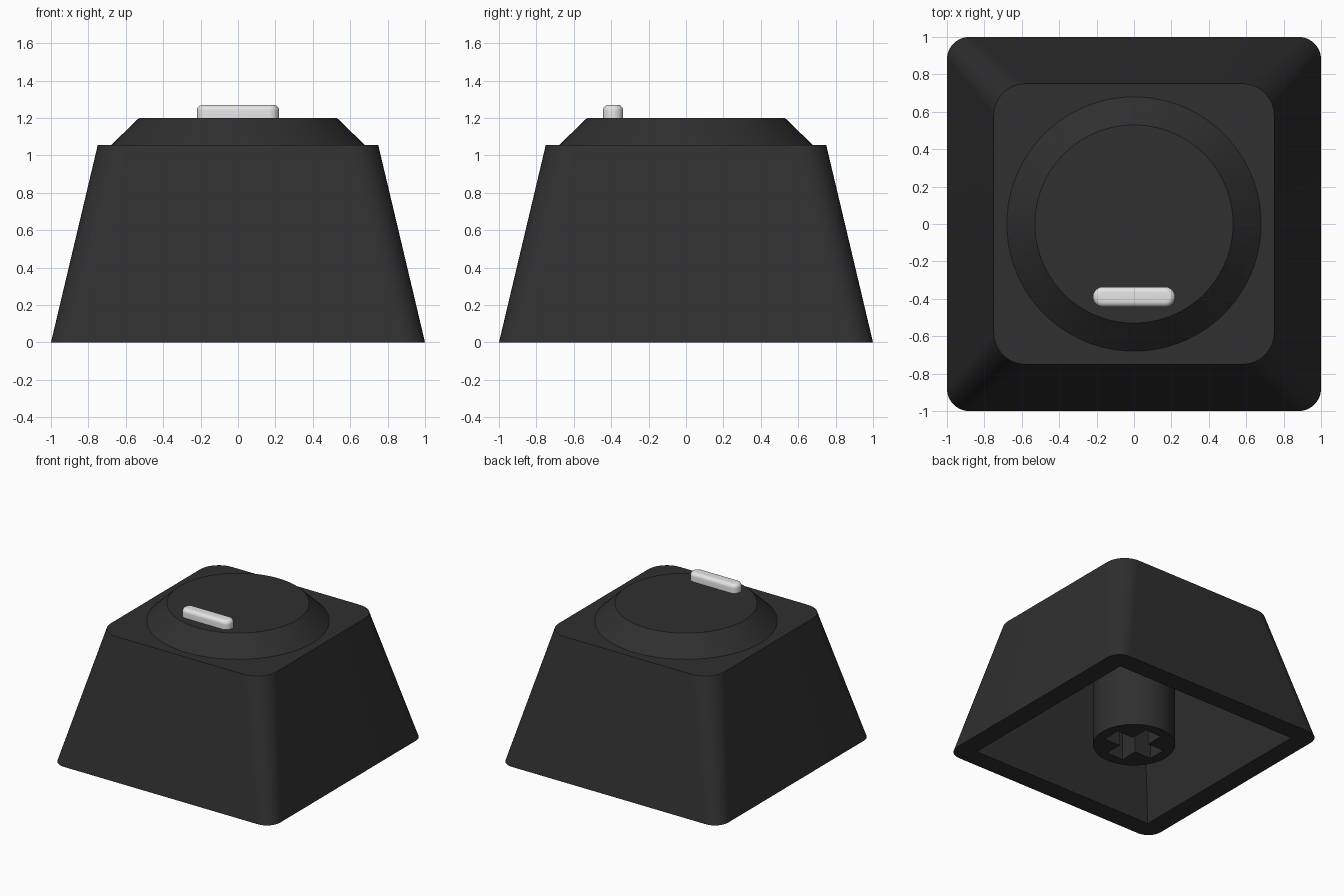
import bpy, bmesh, math

if "Cube" in bpy.data.objects:
    bpy.data.objects.remove(bpy.data.objects["Cube"])

N = 16  # points per rounded corner


def material(name, rgb):
    m = bpy.data.materials.new(name)
    m.diffuse_color = (*rgb, 1)
    m.use_nodes = True
    m.node_tree.nodes["Principled BSDF"].inputs["Base Color"].default_value = m.diffuse_color
    return m


def rounded_rect(hx, hy, r, z, cy=0):
    """Ring of 4*N points; r = 0 gives sharp corners."""
    pts = []
    for k, (sx, sy) in enumerate([(1, 1), (-1, 1), (-1, -1), (1, -1)]):
        for i in range(N):
            a = math.pi / 2 * (k + i / (N - 1))
            pts.append((sx * (hx - r) + r * math.cos(a),
                        cy + sy * (hy - r) + r * math.sin(a), z))
    return pts


def circle(r, z):
    """Ring of 4*N points lined up with rounded_rect."""
    return [(r * math.cos(a), r * math.sin(a), z)
            for a in (math.pi / 2 * (i + 0.5) / N for i in range(4 * N))]


def add_ring(bm, pts):
    vs = [bm.verts.new(p) for p in pts]
    es = [bm.edges.new((vs[i], vs[(i + 1) % len(vs)])) for i in range(len(vs))]
    return vs, es


def bridge(bm, a, b):
    n = len(a)
    for i in range(n):
        j = (i + 1) % n
        bm.faces.new((a[i], a[j], b[j], b[i]))


def finish(bm, name, mat):
    bmesh.ops.remove_doubles(bm, verts=bm.verts, dist=1e-5)
    bmesh.ops.recalc_face_normals(bm, faces=bm.faces)
    me = bpy.data.meshes.new(name)
    bm.to_mesh(me)
    bm.free()
    me.materials.append(mat)
    ob = bpy.data.objects.new(name, me)
    bpy.context.collection.objects.link(ob)
    bpy.ops.object.select_all(action='DESELECT')
    ob.select_set(True)
    bpy.context.view_layer.objects.active = ob
    bpy.ops.object.shade_smooth_by_angle(angle=math.radians(30))
    return ob


def loft(name, rings, mat, cap_start=True):
    bm = bmesh.new()
    loops = [add_ring(bm, r)[0] for r in rings]
    for a, b in zip(loops, loops[1:]):
        bridge(bm, a, b)
    bm.faces.new(loops[-1])
    if cap_start:
        # merge first so a sharp-cornered ring caps cleanly
        first = rings[0]
        corners = []
        for p in first:
            if not corners or (abs(p[0] - corners[-1][0]) + abs(p[1] - corners[-1][1])) > 1e-5:
                corners.append(p)
        bm.faces.new([bm.verts.new(p) for p in corners])
    return finish(bm, name, mat)


black = material("charcoal plastic", (0.029, 0.029, 0.029))
white = material("light grey plastic", (0.78, 0.78, 0.78))

# Hollow tapered shell: cavity ceiling, rim, outer walls, then raised round top
CEILING = 0.93
loft("keycap_shell", [
    rounded_rect(0.61, 0.61, 0, CEILING),
    rounded_rect(0.84, 0.84, 0, 0),
    rounded_rect(1.0, 1.0, 0.12, 0),
    rounded_rect(0.75, 0.75, 0.17, 1.055),
    circle(0.68, 1.055),
    circle(0.53, 1.2),
], black)

# Raised homing bar with rounded ends and a rounded top edge
B = 0.03
bar = [rounded_rect(0.22, 0.054, 0.054, 1.2, -0.39)]
for i in range(7):
    t = math.pi / 2 * i / 6
    d = B * (1 - math.cos(t))
    bar.append(rounded_rect(0.22 - d, 0.054 - d, 0.054 - d,
                            1.27 - B + B * math.sin(t), -0.39))
loft("homing_bar", bar, white, cap_start=False)

# Round stem under the cap with a cross-shaped socket
L, W, DEPTH = 0.225, 0.075, 0.42
quarter = [(L, W), (W, W), (W, L)]
cross = []
for k in range(4):
    for x, y in quarter:
        for _ in range(k):
            x, y = -y, x
        cross.append((x, y))
bm = bmesh.new()
rim, rim_edges = add_ring(bm, circle(0.31, 0))
top, _ = add_ring(bm, circle(0.31, CEILING))
slot, slot_edges = add_ring(bm, [(x, y, 0) for x, y in cross])
slot_top, _ = add_ring(bm, [(x, y, DEPTH) for x, y in cross])
bmesh.ops.triangle_fill(bm, edges=rim_edges + slot_edges, use_beauty=True)
bridge(bm, rim, top)
bridge(bm, slot, slot_top)
bm.faces.new(slot_top)
finish(bm, "stem", black)
